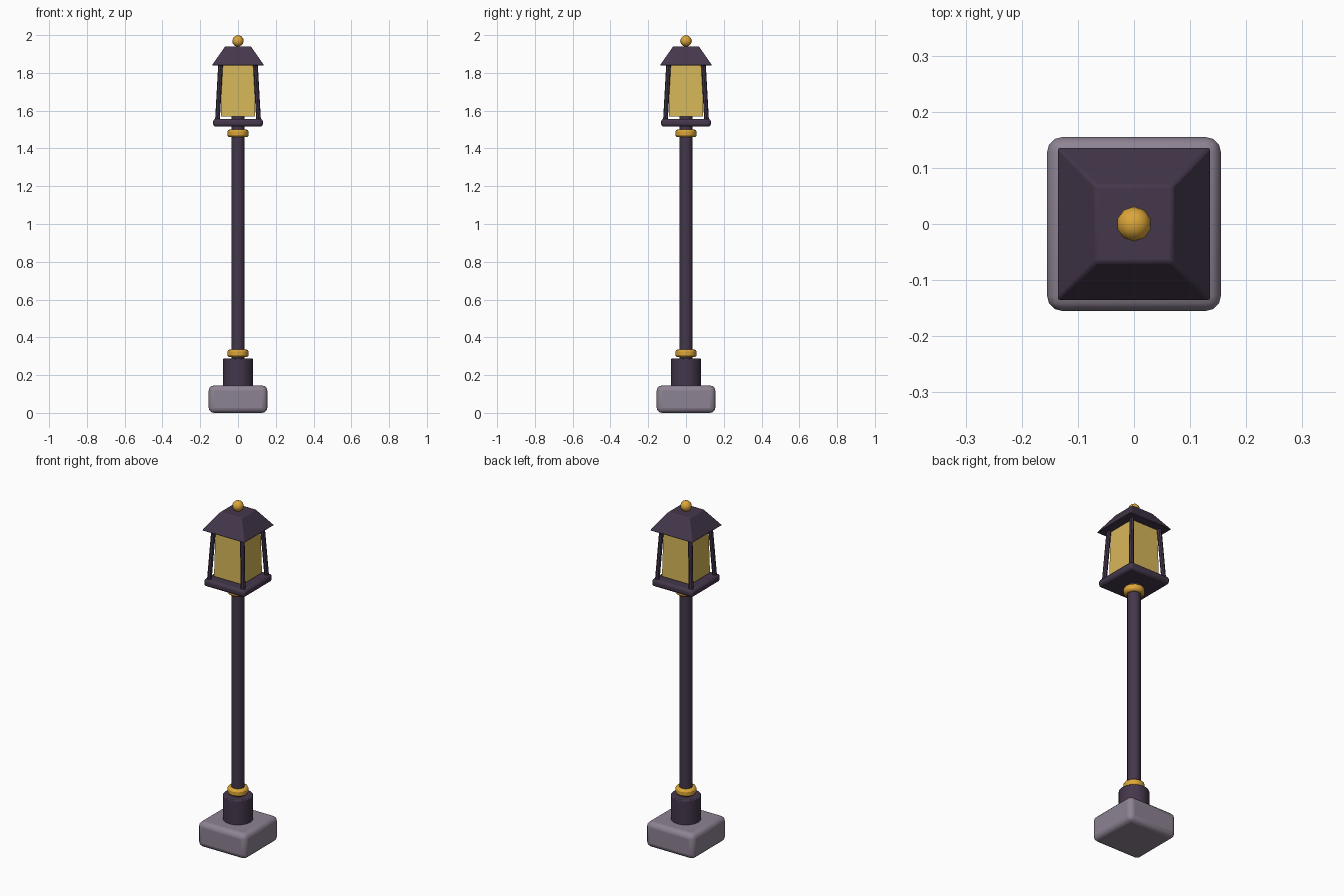
import bpy, bmesh, math
from mathutils import Vector

cube = bpy.data.objects.get("Cube")
if cube:
    bpy.data.objects.remove(cube, do_unlink=True)


def material(name, rgb):
    m = bpy.data.materials.new(name)
    m.use_nodes = True
    m.diffuse_color = (*rgb, 1)
    bsdf = m.node_tree.nodes["Principled BSDF"]
    bsdf.inputs["Base Color"].default_value = (*rgb, 1)
    bsdf.inputs["Roughness"].default_value = 0.7
    return m


iron = material("dark iron", (0.058, 0.038, 0.070))
stone = material("grey stone", (0.27, 0.225, 0.29))
brass = material("brass", (0.72, 0.38, 0.04))
glass = material("amber glass", (0.68, 0.47, 0.10))


def finish(name, bm, mat, bevel=0, segments=2):
    mesh = bpy.data.meshes.new(name)
    bmesh.ops.recalc_face_normals(bm, faces=bm.faces)
    bm.to_mesh(mesh)
    bm.free()
    mesh.materials.append(mat)
    ob = bpy.data.objects.new(name, mesh)
    bpy.context.collection.objects.link(ob)
    if bevel:
        mod = ob.modifiers.new("Soft edges", 'BEVEL')
        mod.width, mod.segments = bevel, segments
        mod.limit_method = 'ANGLE'
        mod.angle_limit = math.radians(50)
    bpy.ops.object.select_all(action='DESELECT')
    ob.select_set(True)
    bpy.context.view_layer.objects.active = ob
    bpy.ops.object.shade_smooth_by_angle(angle=math.radians(40))
    return ob


def block(name, mat, half_low, half_high, z0, z1, bevel=0, segments=2):
    """Square block whose sides may taper from half_low to half_high."""
    bm = bmesh.new()
    bmesh.ops.create_cube(bm, size=2)
    for v in bm.verts:
        half = half_high if v.co.z > 0 else half_low
        v.co = (v.co.x * half, v.co.y * half, z1 if v.co.z > 0 else z0)
    return finish(name, bm, mat, bevel, segments)


def rod(name, mat, radius, start, end, sides=16, bevel=0):
    """Round bar running between two points."""
    start, end = Vector(start), Vector(end)
    axis = end - start
    bm = bmesh.new()
    bmesh.ops.create_cone(bm, cap_ends=True, segments=sides,
                          radius1=radius, radius2=radius, depth=axis.length)
    turn = axis.to_track_quat('Z', 'Y')
    for v in bm.verts:
        v.co = turn @ v.co + (start + end) / 2
    return finish(name, bm, mat, bevel)


# Foot and pole
block("stone_base", stone, 0.155, 0.155, 0.0, 0.145, 0.027, 3)
rod("pole_collar", iron, 0.08, (0, 0, 0.13), (0, 0, 0.287), 16, 0.005)
rod("pole", iron, 0.035, (0, 0, 0.27), (0, 0, 1.57), 16)
for name, z in (("lower_ring", 0.315), ("upper_ring", 1.48)):
    rod(name, brass, 0.056, (0, 0, z - 0.02), (0, 0, z + 0.02), 12, 0.011)

# Lantern
block("lantern_tray", iron, 0.132, 0.132, 1.515, 1.557, 0.014)
block("lantern_glass", glass, 0.091, 0.085, 1.568, 1.845)
for side, sx in (("left", 1), ("right", -1)):
    for end, sy in (("front", -1), ("back", 1)):
        rod(f"{end}_{side}_lantern_post", iron, 0.0125,
            (sx * 0.109, sy * 0.109, 1.545), (sx * 0.092, sy * 0.092, 1.85), 8)
block("lantern_roof", iron, 0.138, 0.068, 1.84, 1.94, 0.005)

# Finial
bm = bmesh.new()
bmesh.ops.create_icosphere(bm, subdivisions=2, radius=0.031)
bmesh.ops.translate(bm, verts=bm.verts, vec=(0, 0, 1.969))
finish("finial", bm, brass)
